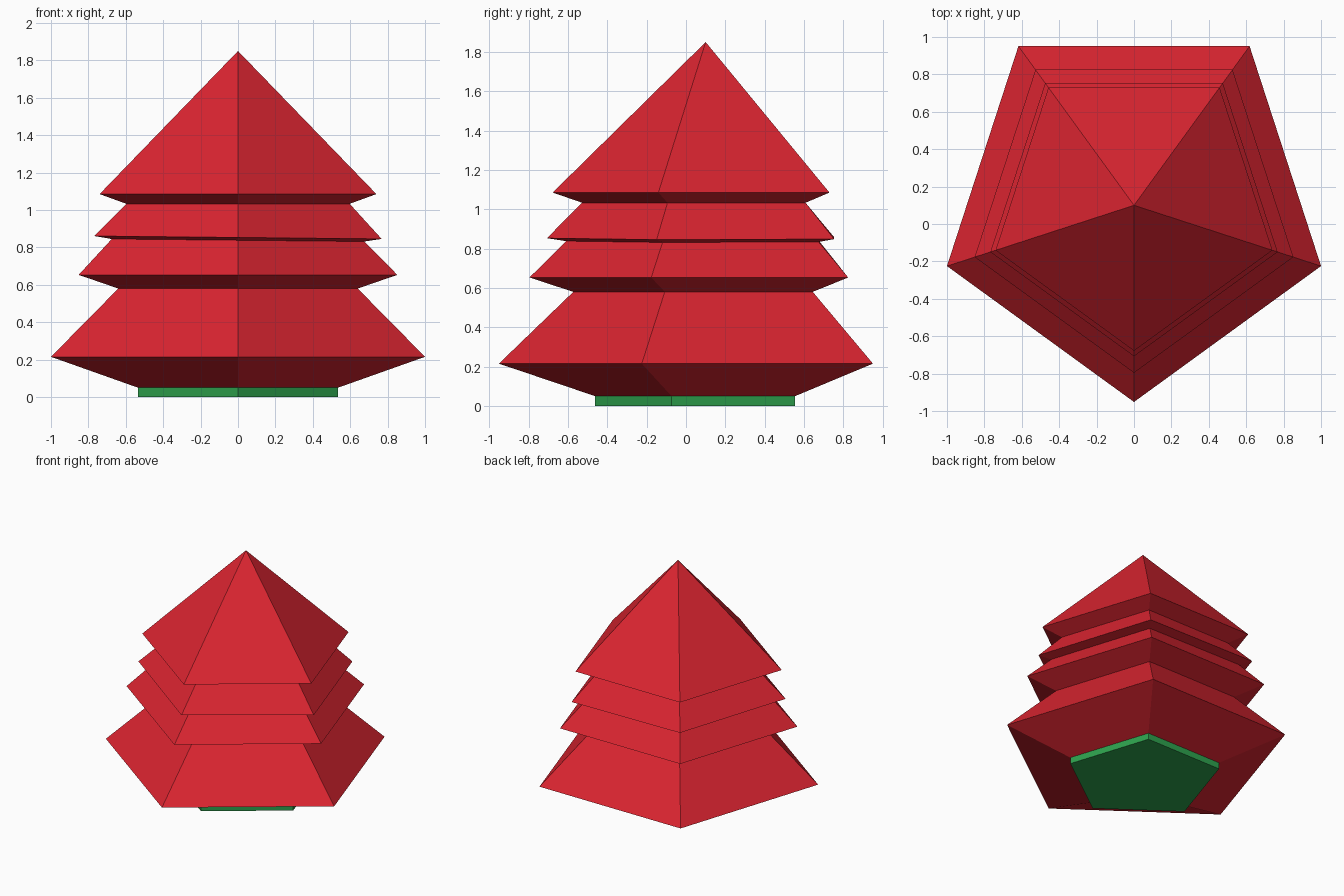
import bpy, bmesh, math

if "Cube" in bpy.data.objects:
    bpy.data.objects.remove(bpy.data.objects["Cube"])

CENTRE_Y = 0.10
ANGLES = [math.radians(-90 + 72 * i) for i in range(5)]   # one corner points to the front


def material(name, rgb):
    m = bpy.data.materials.new(name)
    m.diffuse_color = (*rgb, 1)
    m.use_nodes = True
    m.node_tree.nodes["Principled BSDF"].inputs["Base Color"].default_value = m.diffuse_color
    return m


def stacked_pentagons(name, rings, mat, cap_bottom=False, cap_top=False, apex=None):
    """Join pentagon rings (half width, height, sideways tilt) into one solid."""
    bm = bmesh.new()
    loops = []
    for half, z, tilt in rings:
        r = half / math.cos(math.radians(18))
        loops.append([bm.verts.new((r * math.cos(a), CENTRE_Y + r * math.sin(a),
                                    z + tilt * r * math.cos(a))) for a in ANGLES])
    for low, high in zip(loops, loops[1:]):
        for i in range(5):
            j = (i + 1) % 5
            bm.faces.new((low[i], low[j], high[j], high[i]))
    if cap_bottom:
        bm.faces.new(loops[0][::-1])
    if cap_top:
        bm.faces.new(loops[-1])
    if apex is not None:
        tip = bm.verts.new((0, CENTRE_Y, apex))
        for i in range(5):
            bm.faces.new((loops[-1][i], loops[-1][(i + 1) % 5], tip))
    me = bpy.data.meshes.new(name)
    bm.to_mesh(me)
    bm.free()
    me.materials.append(mat)
    ob = bpy.data.objects.new(name, me)
    bpy.context.collection.objects.link(ob)
    return ob


red = material("red", (0.71, 0.018, 0.030))
green = material("green", (0.027, 0.36, 0.075))

# Short pentagonal foot
stacked_pentagons("foot", [(0.535, 0, 0), (0.535, 0.05, 0)], green,
                  cap_bottom=True, cap_top=True)

# Tiered body: each tier flares out then slopes in; the third one is slightly tilted
stacked_pentagons("tiered_body", [
    (0.535, 0.05, 0), (1.0, 0.215, 0),
    (0.64, 0.58, 0), (0.852, 0.653, 0),
    (0.675, 0.838, -0.01), (0.768, 0.853, -0.01),
    (0.597, 1.033, 0), (0.74, 1.085, 0),
], red, apex=1.85)
